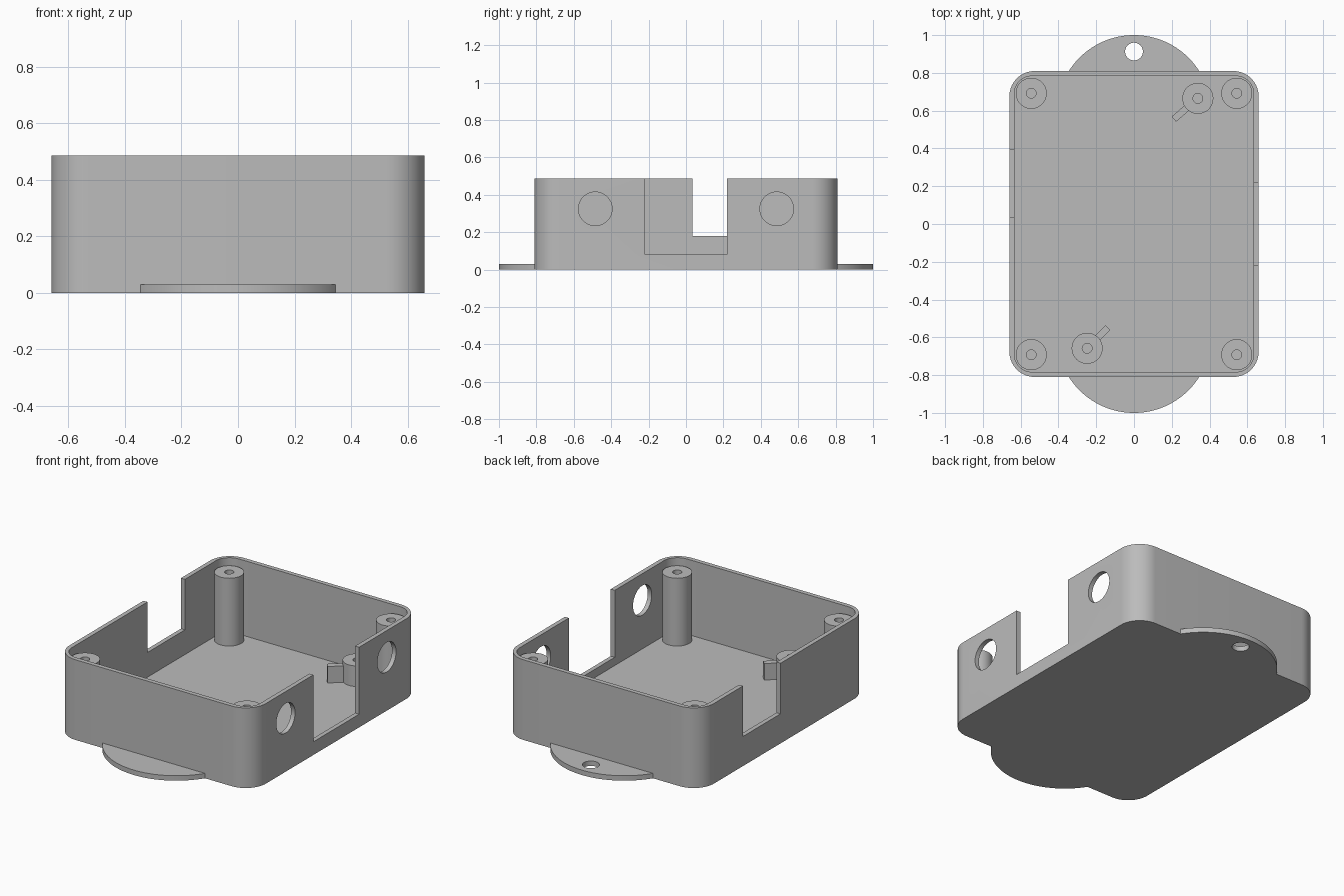
import bpy
import bmesh
from math import sin, cos, pi, atan2, radians
from mathutils import Matrix, Vector

if "Cube" in bpy.data.objects:
    bpy.data.objects.remove(bpy.data.objects["Cube"])

HALF_X, HALF_Y, HEIGHT = 0.66, 0.81, 0.487
WALL, FLOOR = 0.027, 0.03

grey = bpy.data.materials.new("plain grey")
grey.use_nodes = True
grey.diffuse_color = (0.5, 0.5, 0.5, 1)
grey.node_tree.nodes["Principled BSDF"].inputs["Base Color"].default_value = (0.5, 0.5, 0.5, 1)


def arc(cx, cy, r, start, end, steps):
    return [(cx + r * cos(start + (end - start) * i / steps),
             cy + r * sin(start + (end - start) * i / steps)) for i in range(steps + 1)]


def circle(cx, cy, r, steps=48):
    return arc(cx, cy, r, 0, 2 * pi, steps)[:-1]


def rounded_rect(hx, hy, r, steps=16):
    pts = []
    for i, (sx, sy) in enumerate([(1, 1), (-1, 1), (-1, -1), (1, -1)]):
        pts += arc(sx * (hx - r), sy * (hy - r), r, i * pi / 2, (i + 1) * pi / 2, steps)
    return pts


def prism(name, outline, z0, z1, matrix=None):
    """Extrude a 2D outline from z0 to z1."""
    bm = bmesh.new()
    face = bm.faces.new([bm.verts.new((x, y, z0)) for x, y in outline])
    top = bmesh.ops.extrude_face_region(bm, geom=[face])["geom"]
    bmesh.ops.translate(bm, vec=(0, 0, z1 - z0),
                        verts=[v for v in top if isinstance(v, bmesh.types.BMVert)])
    if matrix:
        bm.transform(matrix)
    bmesh.ops.recalc_face_normals(bm, faces=bm.faces)
    mesh = bpy.data.meshes.new(name)
    bm.to_mesh(mesh)
    bm.free()
    obj = bpy.data.objects.new(name, mesh)
    bpy.context.collection.objects.link(obj)
    mesh.materials.append(grey)
    return obj


def cut(obj, *cutters):
    """Subtract the cutters, bake the result and discard them."""
    for cutter in cutters:
        cutter.hide_render = True
        mod = obj.modifiers.new("cut", "BOOLEAN")
        mod.operation, mod.solver, mod.object = "DIFFERENCE", "EXACT", cutter
    graph = bpy.context.evaluated_depsgraph_get()
    baked = bpy.data.meshes.new_from_object(obj.evaluated_get(graph))
    obj.modifiers.clear()
    obj.data = baked
    for cutter in cutters:
        bpy.data.objects.remove(cutter)


def side_cutter(outline, side, y, z):
    """Prism through one side wall; the outline is given in (y, z)."""
    axes = Matrix(((0, 0, 1, 0), (1, 0, 0, y), (0, 1, 0, z), (0, 0, 0, 1)))
    mid = side * HALF_X
    return prism("side_cutter", outline, mid - 0.08, mid + 0.08, axes)


def box(y0, y1, z0, z1):
    return [(y0, z0), (y1, z0), (y1, z1), (y0, z1)]


# Open tray with its wall openings
case = prism("case", rounded_rect(HALF_X, HALF_Y, 0.135), 0, HEIGHT)
cut(case,
    prism("cavity", rounded_rect(HALF_X - WALL, HALF_Y - WALL, 0.092), FLOOR, HEIGHT + 0.1))
cut(case,
    side_cutter(box(-0.22, 0.22, 0.08, 0.6), 1, 0, 0),
    side_cutter(circle(0, 0, 0.09), 1, -0.485, 0.325),
    side_cutter(circle(0, 0, 0.09), 1, 0.485, 0.325),
    side_cutter(box(0.035, 0.395, 0.18, 0.6), -1, 0, 0),
    side_cutter(rounded_rect(0.138, 0.054, 0.035, 8), -1, -0.335, 0.22))
parts = [case]

# Mounting ears at the front and back
EAR_R = 0.408
ear_y = 1 - EAR_R
edge = atan2(HALF_Y - ear_y, (EAR_R ** 2 - (HALF_Y - ear_y) ** 2) ** 0.5)
for name, turn in (("back_ear", 0), ("front_ear", pi)):
    spin = Matrix.Rotation(turn, 4, "Z")
    ear = prism(name, arc(0, ear_y, EAR_R, edge, pi - edge, 48), 0, FLOOR, spin)
    cut(ear, prism("ear_hole", circle(0, 0.913, 0.047), -0.1, 0.1, spin))
    parts.append(ear)


def post(name, x, y, top):
    obj = prism(name, circle(x, y, 0.082), FLOOR - 0.01, top)
    cut(obj, prism("screw_hole", circle(x, y, 0.026, 24), FLOOR, top + 0.1))
    parts.append(obj)


# Tall screw posts in the corners
for sx, side in ((-1, "right"), (1, "left")):
    for sy, end in ((-1, "front"), (1, "back")):
        post(f"{end}_{side}_post", sx * 0.544, sy * 0.692, 0.442)

# Short board posts, each with a diagonal rib
for name, x, y, angle, length in (("back_board", 0.338, 0.665, 221, 0.168),
                                  ("front_board", -0.248, -0.658, 45, 0.155)):
    post(name + "_post", x, y, 0.155)
    place = Matrix.Translation(Vector((x, y, 0))) @ Matrix.Rotation(radians(angle), 4, "Z")
    parts.append(prism(name + "_rib", box(0.07, length, -0.018, 0.018),
                       FLOOR - 0.01, 0.13, place))

# Smooth the round surfaces and keep the edges crisp
bpy.ops.object.select_all(action="DESELECT")
for obj in parts:
    obj.select_set(True)
bpy.context.view_layer.objects.active = case
bpy.ops.object.shade_smooth_by_angle(angle=radians(30))
